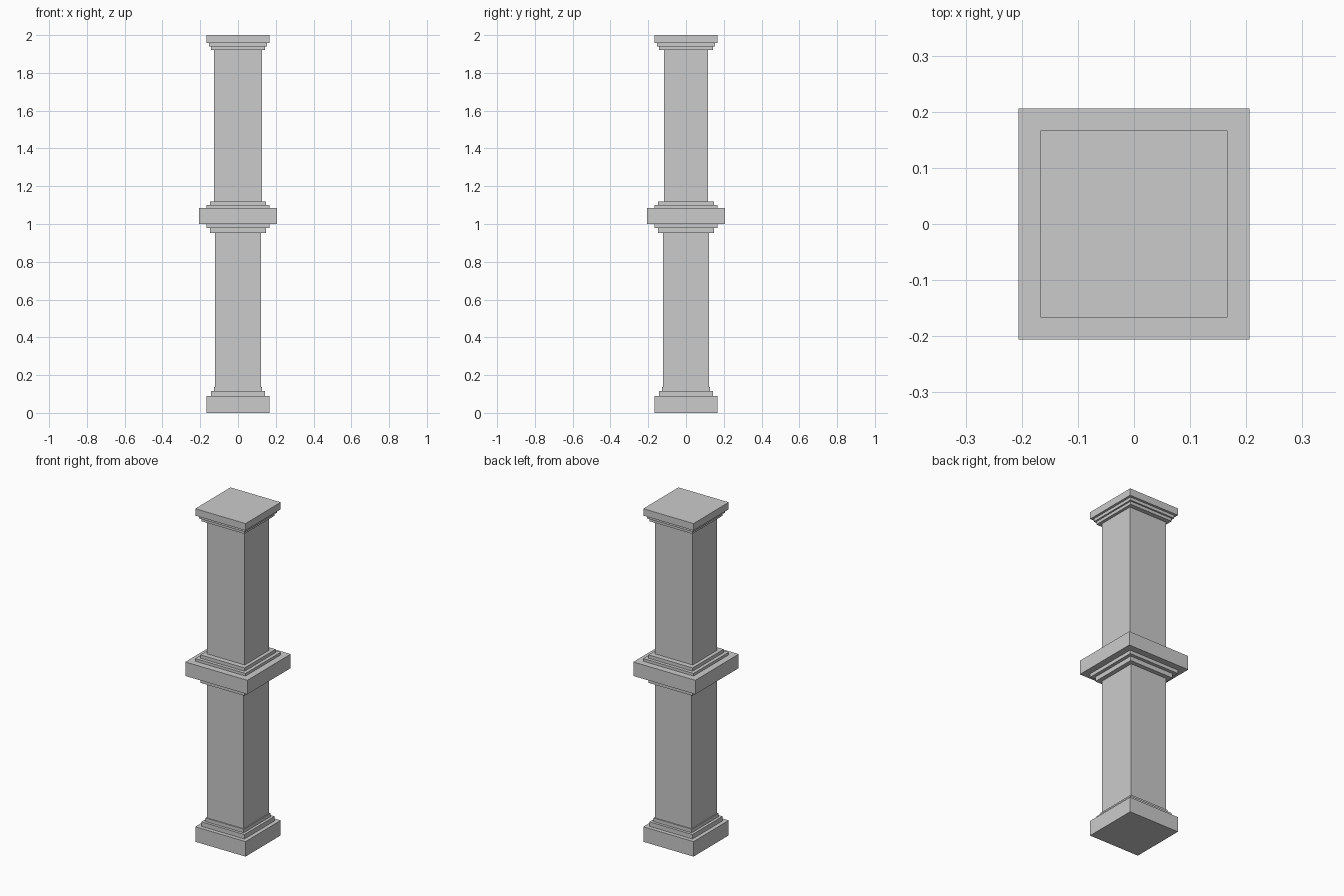
import bpy, bmesh

if "Cube" in bpy.data.objects:
    bpy.data.objects.remove(bpy.data.objects["Cube"])


def stepped_block(name, layers):
    """Closed square solid from stacked layers (half_x, half_y, z_bottom, z_top)."""
    bm = bmesh.new()
    rings = []
    for hx, hy, z0, z1 in layers:
        for z in (z0, z1):
            rings.append([bm.verts.new((sx * hx, sy * hy, z))
                          for sx, sy in ((-1, -1), (1, -1), (1, 1), (-1, 1))])
    for a, b in zip(rings, rings[1:]):
        for i in range(4):
            j = (i + 1) % 4
            bm.faces.new((a[i], a[j], b[j], b[i]))
    bm.faces.new(rings[0][::-1])
    bm.faces.new(rings[-1])
    bmesh.ops.recalc_face_normals(bm, faces=bm.faces)
    mesh = bpy.data.meshes.new(name)
    bm.to_mesh(mesh)
    bm.free()
    obj = bpy.data.objects.new(name, mesh)
    bpy.context.collection.objects.link(obj)
    return obj


def square_layers(z, steps):
    """Turn (half_width, top_z) steps into layers, starting at height z."""
    layers = []
    for h, top in steps:
        layers.append((h, h, z, top))
        z = top
    return layers


# Plinth with two steps
stepped_block("base", square_layers(0, [(0.167, 0.09), (0.143, 0.117), (0.127, 0.138)]))

# Lower shaft
stepped_block("lower_shaft", [(0.121, 0.121, 0.138, 0.952)])

# Middle slab with steps below and above
stepped_block("middle_band", square_layers(0.952, [
    (0.147, 0.979), (0.167, 1.0), (0.206, 1.084), (0.167, 1.1), (0.147, 1.12)]))

# Upper shaft, slightly wider than deep
stepped_block("upper_shaft", [(0.126, 0.116, 1.12, 1.922)])

# Stepped cap
stepped_block("capital", square_layers(1.922, [(0.143, 1.94), (0.153, 1.958), (0.167, 2.0)]))
